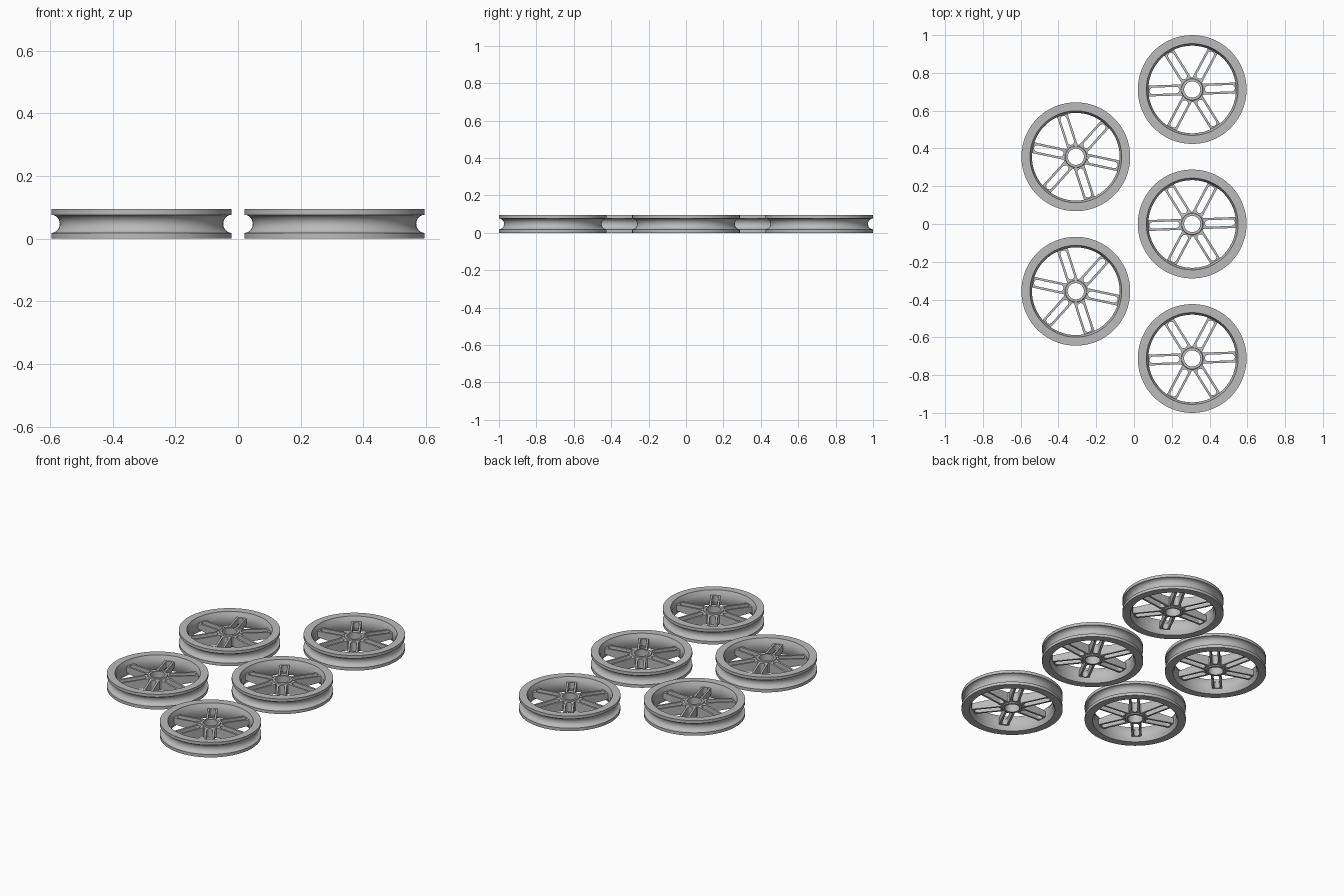
import bpy, bmesh, math
from mathutils import Matrix

if "Cube" in bpy.data.objects:
    bpy.data.objects.remove(bpy.data.objects["Cube"])

H = 0.095          # wheel thickness
R = 0.288          # wheel radius
MID = H / 2

metal = bpy.data.materials.new("grey metal")
metal.diffuse_color = (0.5, 0.5, 0.5, 1)
metal.use_nodes = True
metal.node_tree.nodes["Principled BSDF"].inputs["Base Color"].default_value = metal.diffuse_color


def finish(bm, name):
    bmesh.ops.recalc_face_normals(bm, faces=bm.faces)
    me = bpy.data.meshes.new(name)
    bm.to_mesh(me)
    bm.free()
    me.materials.append(metal)
    ob = bpy.data.objects.new(name, me)
    bpy.context.collection.objects.link(ob)
    bpy.ops.object.select_all(action='DESELECT')
    ob.select_set(True)
    bpy.context.view_layer.objects.active = ob
    bpy.ops.object.shade_smooth_by_angle(angle=math.radians(35))
    return ob


def lathe(name, profile, steps=80):
    """Revolve a closed (radius, z) profile around z."""
    bm = bmesh.new()
    rings = []
    for i in range(steps):
        a = 2 * math.pi * i / steps
        rings.append([bm.verts.new((r * math.cos(a), r * math.sin(a), z)) for r, z in profile])
    n = len(profile)
    for i in range(steps):
        p, q = rings[i], rings[(i + 1) % steps]
        for j in range(n):
            k = (j + 1) % n
            bm.faces.new((p[j], q[j], q[k], p[k]))
    return finish(bm, name)


def make_rim():
    # outer round groove, then tapered inner wall
    groove = []
    for i in range(13):
        a = math.pi * i / 12
        groove.append((R - 0.027 * math.sin(a), MID - 0.029 * math.cos(a)))
    inner = [(0.243, H), (0.241, H - 0.008), (0.232, H - 0.022),
             (0.232, 0.022), (0.241, 0.008), (0.243, 0)]
    return lathe("rim", [(R, 0)] + groove + [(R, H)] + inner)


def make_hub():
    lo, hi = 0.01, H - 0.01
    return lathe("hub", [(0.043, lo), (0.056, lo), (0.058, lo + 0.006), (0.065, lo + 0.009),
                         (0.065, hi - 0.009), (0.058, hi - 0.006), (0.056, hi), (0.043, hi)], 48)


def make_spokes():
    # one half of a slotted spoke, repeated on both sides and six times around
    r0, r1, s0, s1, slot, half = 0.054, 0.237, 0.067, 0.226, 0.017, 0.029
    arc = [(slot * (1 - math.cos(t)), slot * math.sin(t))
           for t in [math.pi / 2 * i / 6 for i in range(7)]]
    outline = [(r0, 0)] + [(s0 + x, y) for x, y in arc]
    outline += [(s1 - x, y) for x, y in reversed(arc)]
    outline += [(r1, 0), (r1, half), (r0, half)]

    def half_height(x):
        return 0.031 - 0.013 * (x - r0) / (r1 - r0)

    bm = bmesh.new()
    n = len(outline)
    for k in range(6):
        rot = Matrix.Rotation(math.radians(60 * k), 3, 'Z')
        for side in (1, -1):
            low, top = [], []
            for x, y in outline:
                h = half_height(x)
                low.append(bm.verts.new(rot @ Matrix.Diagonal((1, side, 1)) @ Matrix.Identity(3) @ vec(x, y, MID - h)))
                top.append(bm.verts.new(rot @ Matrix.Diagonal((1, side, 1)) @ vec(x, y, MID + h)))
            bm.faces.new(top)
            bm.faces.new(low[::-1])
            for j in range(n):
                m = (j + 1) % n
                if outline[j][1] > 1e-6 or outline[m][1] > 1e-6:
                    bm.faces.new((low[j], low[m], top[m], top[j]))
    return finish(bm, "spokes")


def vec(x, y, z):
    from mathutils import Vector
    return Vector((x, y, z))


# five wheels: a column of three and a column of two
wheel = [make_rim(), make_hub(), make_spokes()]
places = [(0.308, 0.712, 2), (0.308, 0, 2), (0.308, -0.712, 2),
          (-0.308, 0.356, -12), (-0.308, -0.356, -12)]
for i, (x, y, turn) in enumerate(places):
    for part in wheel:
        ob = part if i == 0 else part.copy()
        if i:
            bpy.context.collection.objects.link(ob)
        ob.name = f"{part.name.split('_')[0]}_{i + 1}"
        ob.location = (x, y, 0)
        ob.rotation_euler.z = math.radians(turn)
